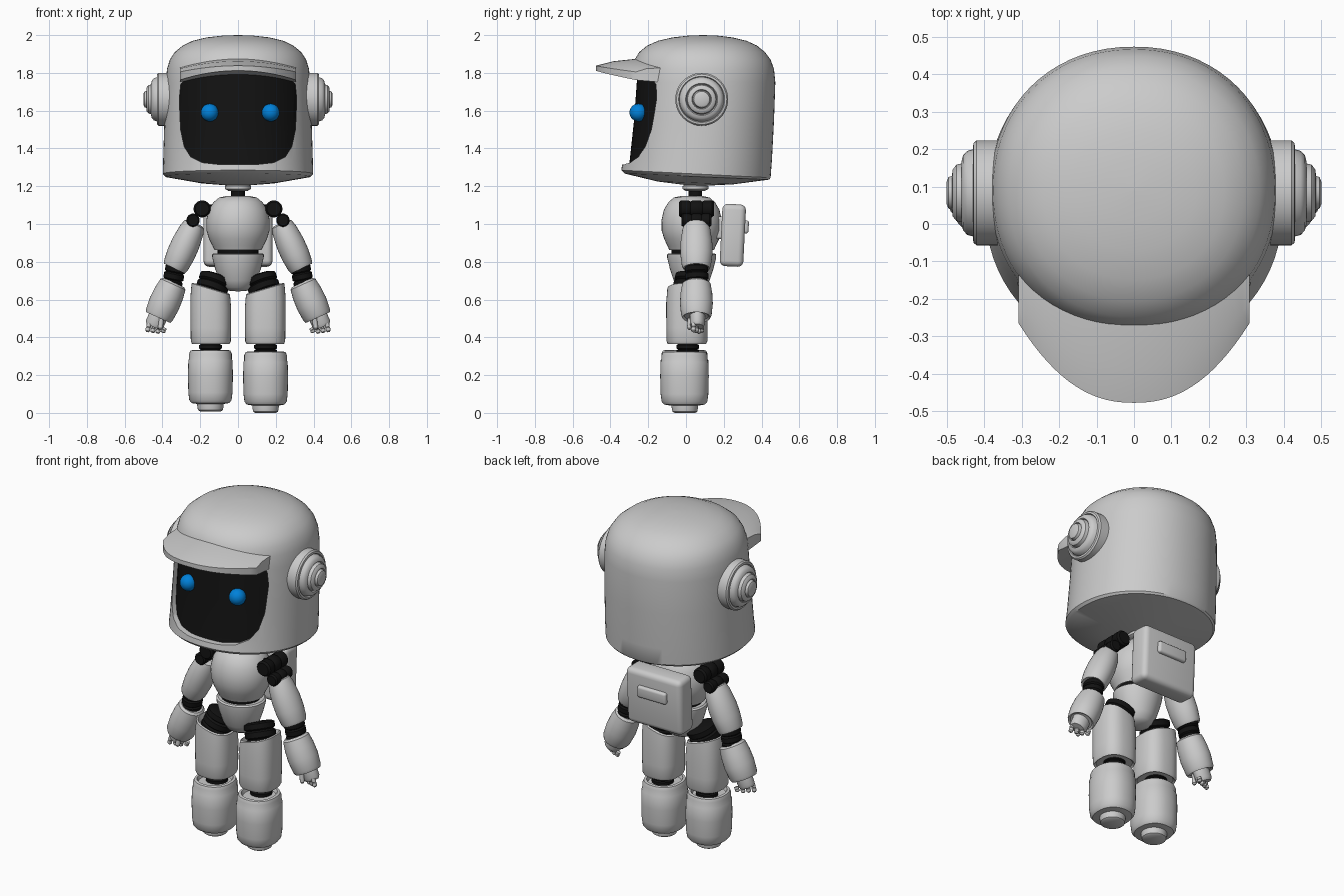
import bpy, bmesh
from math import sin, cos, tau, radians
from mathutils import Vector

if "Cube" in bpy.data.objects:
    bpy.data.objects.remove(bpy.data.objects["Cube"])


def material(name, col):
    m = bpy.data.materials.new(name)
    m.diffuse_color = col
    m.use_nodes = True
    m.node_tree.nodes["Principled BSDF"].inputs["Base Color"].default_value = m.diffuse_color
    return m


BLACK = material("black", (0.006, 0.006, 0.006, 1))
BLUE = material("blue", (0.0, 0.22, 0.7, 1))


def finish(name, bm, mat=None):
    bmesh.ops.recalc_face_normals(bm, faces=bm.faces)
    me = bpy.data.meshes.new(name)
    bm.to_mesh(me)
    bm.free()
    ob = bpy.data.objects.new(name, me)
    bpy.context.collection.objects.link(ob)
    if mat:
        me.materials.append(mat)
    return ob


def skin(bm, rings):
    """Join closed rings of points with quads and cap both ends."""
    vs = [[bm.verts.new(p) for p in r] for r in rings]
    n = len(vs[0])
    for a, b in zip(vs, vs[1:]):
        for i in range(n):
            bm.faces.new((a[i], a[(i + 1) % n], b[(i + 1) % n], b[i]))
    bm.faces.new(vs[0])
    bm.faces.new(vs[-1])


def unit(n, power):
    pts = []
    for i in range(n):
        c, s = cos(tau * i / n), sin(tau * i / n)
        pts.append(tuple((1 if v >= 0 else -1) * abs(v) ** (2 / power) for v in (c, s)))
    return pts


def lathe(name, prof, loc=(0, 0, 0), axis=(0, 0, 1), sy=1.0, n=32, power=2, mat=None):
    """Revolve (radius, height) points about an axis through loc."""
    q = Vector((0, 0, 1)).rotation_difference(Vector(axis))
    bm = bmesh.new()
    skin(bm, [[q @ Vector((r * c, r * s * sy, h)) + Vector(loc) for c, s in unit(n, power)]
              for r, h in prof])
    return finish(name, bm, mat)


def limb(name, low, high, shape, **kw):
    """Lathe between two points; shape holds (radius, fraction of the length)."""
    d = Vector(high) - Vector(low)
    return lathe(name, [(r, t * d.length) for r, t in shape], low, d, **kw)


def ball(name, loc, r, mat=None):
    bm = bmesh.new()
    bmesh.ops.create_uvsphere(bm, u_segments=24, v_segments=14, radius=r)
    bmesh.ops.translate(bm, verts=bm.verts, vec=loc)
    return finish(name, bm, mat)


def box(name, loc, size, bevel, tilt=0):
    bm = bmesh.new()
    bmesh.ops.create_cube(bm, size=1)
    bmesh.ops.scale(bm, verts=bm.verts, vec=size)
    bmesh.ops.bevel(bm, geom=bm.edges[:], offset=bevel, segments=4, profile=0.5, affect='EDGES')
    ob = finish(name, bm)
    ob.location, ob.rotation_euler = loc, (tilt, 0, 0)
    return ob


# Helmet shell: z at front, z at back, half width, front y, back y
HEAD = [(1.2, 1.2, .003, .047, .053), (1.225, 1.21, .2, -.15, .25), (1.267, 1.235, .385, -.325, .44),
        (1.285, 1.245, .398, -.343, .448), (1.34, 1.34, .396, -.333, .455),
        (1.55, 1.55, .39, -.31, .466), (1.75, 1.75, .383, -.295, .473),
        (1.82, 1.82, .376, -.287, .466), (1.87, 1.87, .361, -.272, .448),
        (1.91, 1.91, .335, -.248, .418), (1.945, 1.945, .292, -.205, .375),
        (1.97, 1.97, .24, -.148, .32), (1.988, 1.988, .165, -.07, .245),
        (1.997, 1.997, .085, .01, .17), (2.0, 2.0, .003, .087, .093)]


def head(name, inset, mat=None):
    bm = bmesh.new()
    rings = []
    for zf, zb, rx, yf, yb in HEAD:
        k = 1 - inset
        cy, ry = (yf + yb) / 2, (yb - yf) / 2
        rings.append([(rx * (1 - inset * .5) * c, cy + ry * k * s, zf + (zb - zf) * (s + 1) / 2)
                      for c, s in unit(72, 2.12)])
    skin(bm, rings)
    return finish(name, bm, mat)


helmet, screen = head("helmet", 0), head("face_screen", .09, BLACK)

# Face opening cut from the helmet; the same shape trims the screen
half = [(.15, 1.797), (.28, 1.768), (.303, 1.74), (.311, 1.66), (.304, 1.5), (.285, 1.41),
        (.25, 1.355), (.19, 1.325), (.1, 1.315)]
outline = half + [(-x, z) for x, z in reversed(half)]
bm = bmesh.new()
skin(bm, [[(x, y, z) for x, z in outline] for y in (-.6, -.05)])
cutter = finish("face_cutter", bm)
cutter.hide_render = True
for ob, op in ((helmet, 'DIFFERENCE'), (screen, 'INTERSECT')):
    mod = ob.modifiers.new("opening", 'BOOLEAN')
    mod.operation, mod.object, mod.solver = op, cutter, 'EXACT'
    bpy.context.view_layer.objects.active = ob
    bpy.ops.object.modifier_apply(modifier=mod.name)
bpy.data.objects.remove(cutter)

# Visor brim
bm = bmesh.new()
rings = []
for i in range(33):
    t = i / 16 - 1
    q = t * t
    yi, yo = -.24 + .11 * q, -.477 + .212 * abs(t) ** 2.3
    rings.append([(.308 * t, yi, 1.877 - .05 * q), (.308 * t, yi * .4 + yo * .6, 1.862 - .04 * q),
                  (.308 * t, yo, 1.838 - .033 * q), (.308 * t, yo, 1.812 - .05 * q),
                  (.308 * t, yi, 1.79 - .04 * q)])
skin(bm, rings)
finish("visor", bm)

# Eyes, ear discs
for x in (-.15, .173):
    ball("eye", (x, -.252, 1.59), .047, BLUE)
for s in (-1, 1):
    lathe("ear_disc", [(.14, .3), (.14, .42), (.133, .428), (.122, .43), (.118, .423), (.112, .445),
                       (.1, .456), (.085, .46), (.08, .453), (.075, .474), (.062, .484), (.052, .485),
                       (.048, .477), (.042, .495), (.03, .5), (.001, .5)],
          (0, .083, 1.66), (s, 0, 0), n=48)

# Neck, chest, waist, pelvis
lathe("neck_ring", [(.05, 1.175), (.068, 1.185), (.068, 1.2), (.05, 1.215)], (0, .05, 0))
lathe("neck", [(.036, 1.12), (.036, 1.19)], (0, .05, 0), mat=BLACK)
lathe("chest", [(.115, .872), (.125, .863), (.135, .885), (.153, .92), (.167, .965), (.168, 1.02),
                (.155, 1.075), (.13, 1.115), (.1, 1.14), (.06, 1.148), (.001, 1.15)],
      (0, .03, 0), sy=.95, n=40)
lathe("waist", [(.1, .83), (.108, .845), (.108, .88)], (0, .03, 0), mat=BLACK)
lathe("pelvis", [(.001, .643), (.05, .647), (.078, .663), (.1, .7), (.122, .765), (.136, .82),
                 (.137, .838), (.128, .845)], (0, .03, 0), sy=.95, n=40)

# Backpack with grip and mount
box("backpack", (0, .248, .94), (.365, .125, .33), .03, -.05)
box("backpack_grip", (0, .312, .985), (.19, .04, .07), .014, -.05)
box("backpack_mount", (0, .18, .98), (.14, .08, .12), .015)

RIB = [(.8, 0), (1, .06), (1, .27), (.85, .33), (1, .39), (1, .61), (.85, .67), (1, .73), (1, .94), (.8, 1)]
for s in (-1, 1):
    # Shoulder joints lie front to back
    for x, z, r, l in ((.19, 1.08, .045, .185), (.238, 1.02, .035, .16)):
        limb("shoulder_joint", (s * x, .055 - l / 2, z), (s * x, .055 + l / 2, z),
             [(r * a, t) for a, t in RIB], mat=BLACK)
    limb("shoulder_axle", (s * .08, .05, 1.07), (s * .2, .05, 1.08), [(.025, 0), (.025, 1)], mat=BLACK)

    # Arm: barrel, ribbed elbow, flared cuff
    limb("upper_arm", (s * .336, .055, .765), (s * .228, .055, 1.005),
         [(.05, .02), (.062, 0), (.068, .06), (.075, .3), (.075, .55), (.066, .85), (.056, .97), (.042, 1)],
         sy=1.13)
    limb("elbow", (s * .352, .058, .665), (s * .328, .055, .78), [(.054 * a, t) for a, t in RIB],
         sy=1.15, mat=BLACK)
    limb("forearm", (s * .423, .055, .505), (s * .34, .055, .69),
         [(.06, .04), (.07, 0), (.077, .08), (.083, .4), (.08, .7), (.072, .95), (.06, 1)], sy=1.05)

    # Hand with four fingers and a thumb
    limb("palm", (s * .448, .06, .455), (s * .415, .06, .53), [(.04, 0), (.05, .2), (.05, 1)], sy=.8)
    for i in range(4):
        x, y = .477 - .027 * i, .04 + .014 * i
        limb("finger", (s * (x + .004), y, .42 + .004 * abs(i - 2)), (s * (x - .008), y, .475 - .008 * i),
             [(.006, 0), (.0125, .15), (.0125, .5), (.0105, .55), (.0125, .6), (.012, 1)], n=12)
    limb("thumb", (s * .412, .018, .44), (s * .405, .022, .5), [(.006, 0), (.013, .15), (.013, 1)], n=12)

    # Hip and thigh, whose top slopes up to the outside
    cx, dz = s * .144, .008 if s < 0 else 0
    limb("hip_joint", (s * .16, .0, .6), (s * .115, .03, .725), [(.085 * a, t) for a, t in RIB], mat=BLACK)
    thigh = lathe("thigh", [(.09, .375), (.1, .366), (.106, .38), (.107, .45), (.108, .58), (.102, .655),
                            (.094, .66), (.085, .63)], (cx, .005, 0), n=40, power=2.6, sy=1.02)
    for v in thigh.data.vertices:
        if v.co.z > .5:
            v.co.z += s * .3 * (v.co.x - cx)

    # Knee, boot and sole pad
    kx = s * .146
    lathe("knee", [(.06 * a, .31 + .08 * t) for a, t in RIB], (kx, .01, 0), mat=BLACK)
    lathe("boot", [(.075, .04), (.1, .044), (.112, .06), (.117, .1), (.119, .19), (.117, .27), (.113, .277),
                   (.113, .305), (.106, .322), (.092, .325), (.085, .305)],
          (kx, -.008, dz), n=40, power=2.25, sy=1.08)
    lathe("sole_pad", [(.055, 0), (.066, .007), (.07, .03), (.07, .06)], (kx, -.006, dz))

# Smooth shading with sharp creases
for ob in bpy.data.objects:
    ob.select_set(ob.type == 'MESH')
    bpy.context.view_layer.objects.active = ob
bpy.ops.object.shade_smooth_by_angle(angle=radians(35))
